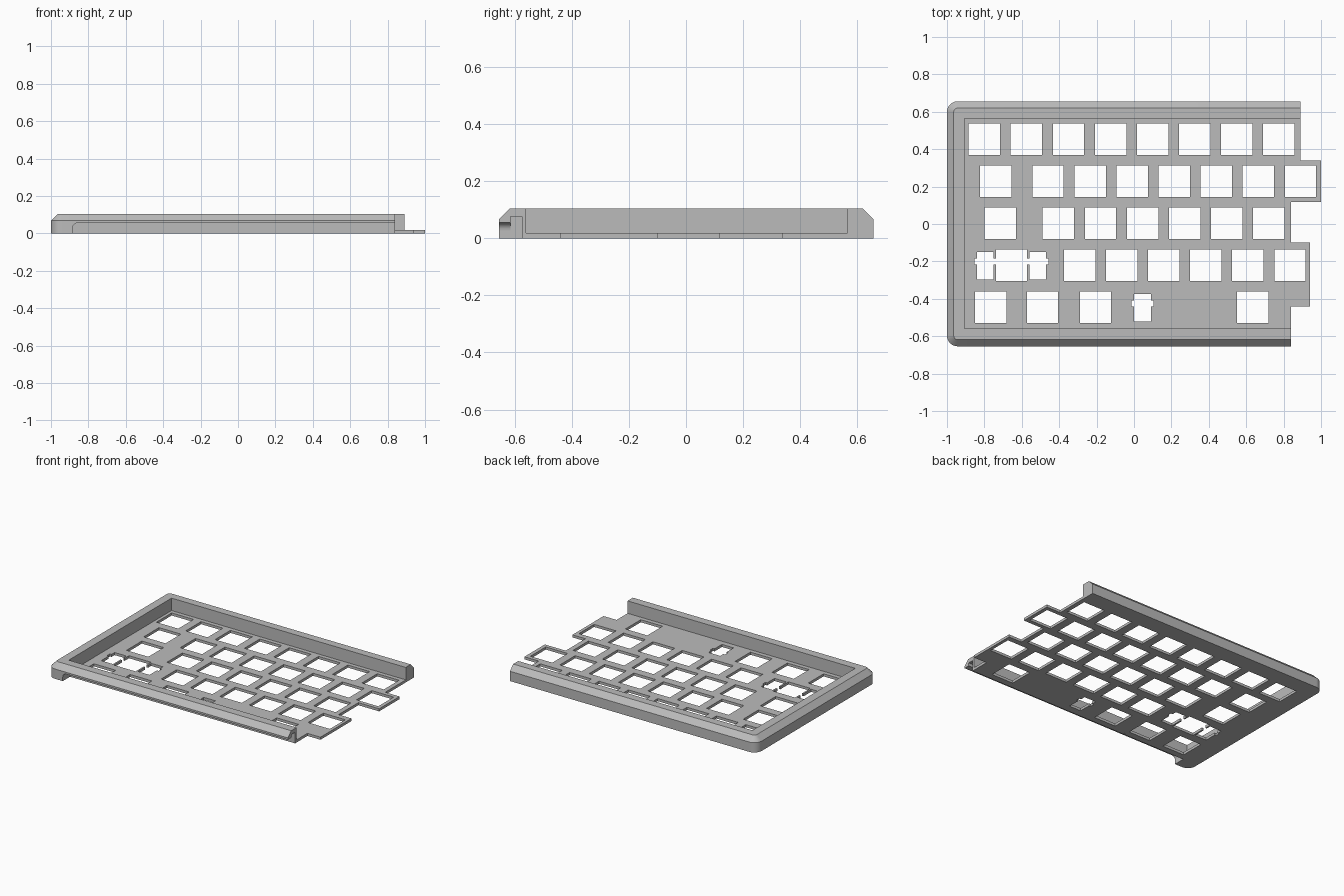
import bpy, bmesh, math

cube = bpy.data.objects.get("Cube")
if cube:
    bpy.data.objects.remove(cube, do_unlink=True)

PITCH, KEY = 0.225, 0.168
WALL_TOP, CHAMFER_Z, CHAMFER, PLATE_Z = 0.104, 0.068, 0.036, 0.018
LEFT, FRONT, BACK = -1.0, -0.654, 0.656
IN_LEFT, IN_FRONT, IN_BACK = -0.905, -0.56, 0.565
GROOVE_X, FRONT_END, BACK_END = -0.885, 0.84, 0.89
LIP_Y, GROOVE_Y, LIP_Z, GROOVE_Z = -0.614, -0.575, 0.055, 0.076

# Grey plastic
grey = bpy.data.materials.new("grey_plastic")
grey.use_nodes = True
colour = (0.5, 0.5, 0.5, 1)
grey.diffuse_color = colour
grey.node_tree.nodes["Principled BSDF"].inputs["Base Color"].default_value = colour


def loft(bm, rings):
    """Closed solid through matching rings of points."""
    loops = [[bm.verts.new(p) for p in ring] for ring in rings]
    n = len(loops[0])
    for a, b in zip(loops, loops[1:]):
        for i in range(n):
            j = (i + 1) % n
            bm.faces.new((a[i], a[j], b[j], b[i]))
    bm.faces.new(loops[0][::-1])
    bm.faces.new(loops[-1])


def finish(bm, name):
    bmesh.ops.remove_doubles(bm, verts=bm.verts[:], dist=0.00001)
    bmesh.ops.recalc_face_normals(bm, faces=bm.faces[:])
    mesh = bpy.data.meshes.new(name)
    bm.to_mesh(mesh)
    bm.free()
    mesh.materials.append(grey)
    obj = bpy.data.objects.new(name, mesh)
    bpy.context.scene.collection.objects.link(obj)
    return obj


def arc(cx, cy, r, start, end, steps=8):
    angles = [math.radians(start + (end - start) * i / steps) for i in range(steps + 1)]
    return [(cx + r * math.cos(a), cy + r * math.sin(a)) for a in angles]


def outline(inset):
    """Outer path: back wall, round the left side, to the start of the groove."""
    r = 0.057 - inset
    x, y0, y1 = LEFT + inset + r, FRONT + inset + r, BACK - inset - r
    return ([(BACK_END, BACK - inset)] + arc(x, y1, r, 90, 180)
            + arc(x, y0, r, 180, 270) + [(GROOVE_X, FRONT + inset)])


# Back and left walls with a chamfered rim and rounded outer corners
outer, rim = outline(0), outline(CHAMFER)
half = (len(outer) - 2) // 2
inner = ([(BACK_END, IN_BACK)] + [(IN_LEFT, IN_BACK)] * half
         + [(IN_LEFT, IN_FRONT)] * half + [(GROOVE_X, IN_FRONT)])
bm = bmesh.new()
loft(bm, [[(*o, 0), (*o, CHAMFER_Z), (*r, WALL_TOP), (*i, WALL_TOP), (*i, 0)]
          for o, r, i in zip(outer, rim, inner)])
wall = finish(bm, "back_and_left_wall")

# Front wall with a lip and a groove underneath
profile = [(IN_FRONT, 0), (IN_FRONT, WALL_TOP), (FRONT + CHAMFER, WALL_TOP),
           (FRONT, CHAMFER_Z), (FRONT, LIP_Z), (LIP_Y, LIP_Z),
           (LIP_Y, GROOVE_Z), (GROOVE_Y, GROOVE_Z), (GROOVE_Y, 0)]
bm = bmesh.new()
loft(bm, [[(x, y, z) for y, z in profile] for x in (GROOVE_X, FRONT_END)])
finish(bm, "front_wall")

# Rounded corner of the opening below the lip
R = 0.027
profile = [(GROOVE_X, LIP_Z)] + arc(GROOVE_X + R, LIP_Z - R, R, 180, 90)
bm = bmesh.new()
loft(bm, [[(x, y, z) for x, z in profile] for y in (FRONT, LIP_Y)])
fillet = finish(bm, "lip_corner")

# Plate cut-outs as x0, x1, y0, y1, starting with the stepped right edge
cuts = [(0.89, 1.0, 0.34, IN_BACK), (0.84, 1.0, -0.1, 0.117),
        (0.94, 1.0, -0.44, -0.1), (0.84, 1.0, IN_FRONT, -0.44)]

# Key holes: row height, lone key centres, first centre and count of the run
rows = [
    (0.4525, [], -0.80, 8),
    (0.228, [-0.74], -0.46, 7),
    (0.003, [-0.714], -0.404, 6),
    (-0.2215, [-0.655], -0.291, 6),
    (-0.446, [-0.767, -0.489, -0.206, 0.634], 0, 0),
]
for y, lone, first, count in rows:
    for x in lone + [first + PITCH * i for i in range(count)]:
        cuts.append((x - KEY / 2, x + KEY / 2, y - KEY / 2, y + KEY / 2))

# Stabiliser holes: a narrow slot with side wings
for x, y in [(-0.795, -0.2215), (-0.515, -0.2215), (0.045, -0.446)]:
    cuts.append((x - 0.045, x + 0.045, y - 0.076, y + 0.071))
    cuts.append((x - 0.058, x + 0.058, y + 0.005, y + 0.037))

# Key plate: grid cells between all cut lines, leaving out the cut-outs
xs = sorted({round(v, 4) for c in cuts for v in c[:2]} | {IN_LEFT})
ys = sorted({round(v, 4) for c in cuts for v in c[2:]})
bm = bmesh.new()
for x0, x1 in zip(xs, xs[1:]):
    for y0, y1 in zip(ys, ys[1:]):
        cx, cy = (x0 + x1) / 2, (y0 + y1) / 2
        if not any(a < cx < b and c < cy < d for a, b, c, d in cuts):
            corners = [(x0, y0), (x1, y0), (x1, y1), (x0, y1)]
            bm.faces.new([bm.verts.new((x, y, 0)) for x, y in corners])
bmesh.ops.remove_doubles(bm, verts=bm.verts[:], dist=0.00001)

# Give the plate its thickness: upper copy, lower copy and rim faces
boundary = [[(*v.co.xy, z) for z in (0, PLATE_Z) for v in e.verts]
            for e in bm.edges if e.is_boundary]
lower = bm.faces[:]
upper = bmesh.ops.duplicate(bm, geom=bm.verts[:] + bm.edges[:] + lower)["geom"]
bmesh.ops.translate(bm, vec=(0, 0, PLATE_Z),
                    verts=[g for g in upper if isinstance(g, bmesh.types.BMVert)])
for a, b, c, d in boundary:
    bm.faces.new([bm.verts.new(p) for p in (a, b, d, c)])
finish(bm, "key_plate")

# Smooth the rounded corners only
for obj in (wall, fillet):
    obj.select_set(True)
bpy.context.view_layer.objects.active = wall
bpy.ops.object.shade_smooth_by_angle(angle=math.radians(25))
